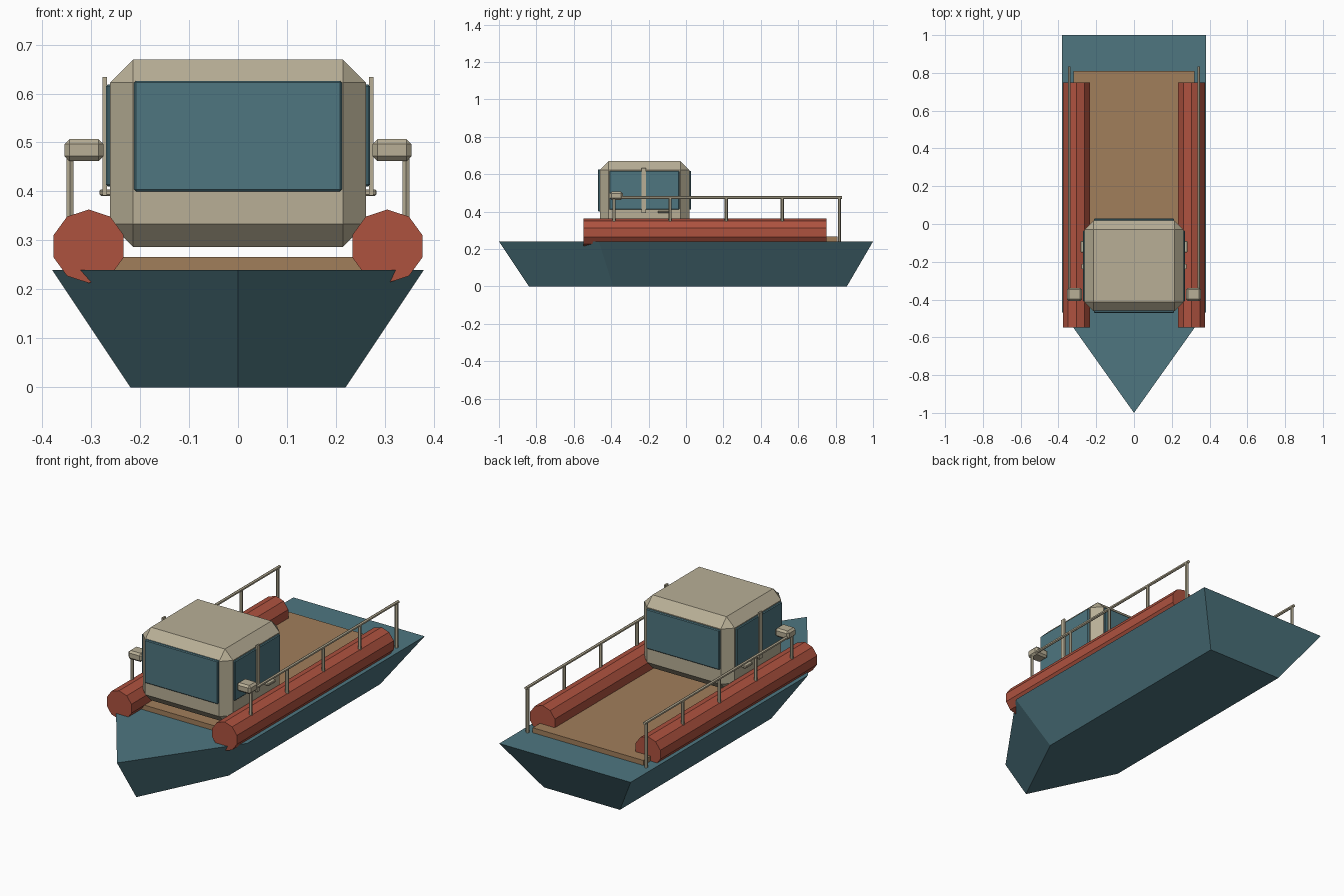
import bpy, bmesh, math
from mathutils import Vector

if "Cube" in bpy.data.objects:
    bpy.data.objects.remove(bpy.data.objects["Cube"])


def material(name, r, g, b):
    lin = [((c / 255 + 0.055) / 1.055) ** 2.4 for c in (r, g, b)]
    m = bpy.data.materials.new(name)
    m.diffuse_color = (*lin, 1)
    m.use_nodes = True
    m.node_tree.nodes["Principled BSDF"].inputs["Base Color"].default_value = m.diffuse_color
    return m


TEAL = material("teal", 78, 118, 128)
CREAM = material("cream", 184, 175, 150)
RED = material("red", 174, 82, 63)
WOOD = material("wood brown", 161, 126, 91)


def finish(bm, name, mat):
    bmesh.ops.recalc_face_normals(bm, faces=bm.faces)
    me = bpy.data.meshes.new(name)
    bm.to_mesh(me)
    bm.free()
    me.materials.append(mat)
    ob = bpy.data.objects.new(name, me)
    bpy.context.collection.objects.link(ob)
    return ob


def box(name, x, y, z, mat, bevel=0.0):
    """Box given by its (min, max) ranges, with optional flat chamfers."""
    bm = bmesh.new()
    bmesh.ops.create_cube(bm, size=1)
    for v in bm.verts:
        v.co = Vector([(a + b) / 2 + c * (b - a) for (a, b), c in zip((x, y, z), v.co)])
    if bevel:
        bmesh.ops.bevel(bm, geom=bm.edges[:], offset=bevel, segments=1,
                        profile=0.5, affect='EDGES')
    return finish(bm, name, mat)


def rod(name, p, q, radius, sides, mat):
    """Prism with a regular cross-section from p to q."""
    p, q = Vector(p), Vector(q)
    bm = bmesh.new()
    bmesh.ops.create_cone(bm, cap_ends=True, segments=sides, radius1=radius,
                          radius2=radius, depth=(q - p).length)
    rot = (q - p).to_track_quat('Z', 'Y')
    for v in bm.verts:
        v.co = rot @ v.co + (p + q) / 2
    return finish(bm, name, mat)


def span(s, a, b):
    return tuple(sorted((s * a, s * b)))


# Hull: flared, pointed bow, raked transom
bm = bmesh.new()
rings = []
for z, w, stern, shoulder, bow in ((0, 0.22, 0.86, -0.39, -0.84),
                                   (0.24, 0.38, 1.0, -0.466, -1.0)):
    outline = [(-w, stern), (-w, shoulder), (0, bow), (w, shoulder), (w, stern)]
    rings.append([bm.verts.new((x, y, z)) for x, y in outline])
low, high = rings
bm.faces.new(low)
bm.faces.new(high)
for i in range(5):
    j = (i + 1) % 5
    bm.faces.new((low[i], low[j], high[j], high[i]))
finish(bm, "hull", TEAL)

# Wooden deck
box("deck", (-0.32, 0.32), (-0.44, 0.81), (0.235, 0.266), WOOD)

# Cabin with chamfered edges, front and rear windows
box("cabin", (-0.261, 0.261), (-0.461, 0.018), (0.287, 0.669), CREAM, 0.047)
box("front_window", (-0.212, 0.212), (-0.471, -0.455), (0.40, 0.626), TEAL, 0.004)
box("rear_window", (-0.212, 0.212), (0.012, 0.028), (0.41, 0.618), TEAL, 0.004)

for s, side in ((-1, "left"), (1, "right")):
    # Side window, centre bar and door handle
    box(side + "_window", span(s, 0.255, 0.27), (-0.41, -0.035), (0.41, 0.618), TEAL, 0.004)
    box(side + "_window_bar", span(s, 0.268, 0.277), (-0.237, -0.213), (0.392, 0.634), CREAM)
    box(side + "_door_handle", span(s, 0.258, 0.283), (-0.15, -0.09), (0.391, 0.404), CREAM, 0.003)

    # Inflatable side tube with ten flat sides, a corner on top
    rod(side + "_tube", (s * 0.305, -0.547, 0.288), (s * 0.305, 0.75, 0.288), 0.075, 10, RED)

    # Hand rail on posts, the rearmost post reaching the deck
    rod(side + "_rail", (s * 0.343, -0.40, 0.475), (s * 0.343, 0.835, 0.475), 0.008, 6, CREAM)
    for n, y in enumerate((-0.385, -0.085, 0.215, 0.515, 0.82)):
        foot = 0.24 if n == 4 else 0.335
        rod(f"{side}_rail_post_{n + 1}", (s * 0.343, y, foot), (s * 0.343, y, 0.478),
            0.0085, 6, CREAM)

    # Lamp at the front end of the rail
    box(side + "_lamp", span(s, 0.275, 0.354), (-0.408, -0.338), (0.462, 0.507), CREAM, 0.01)
